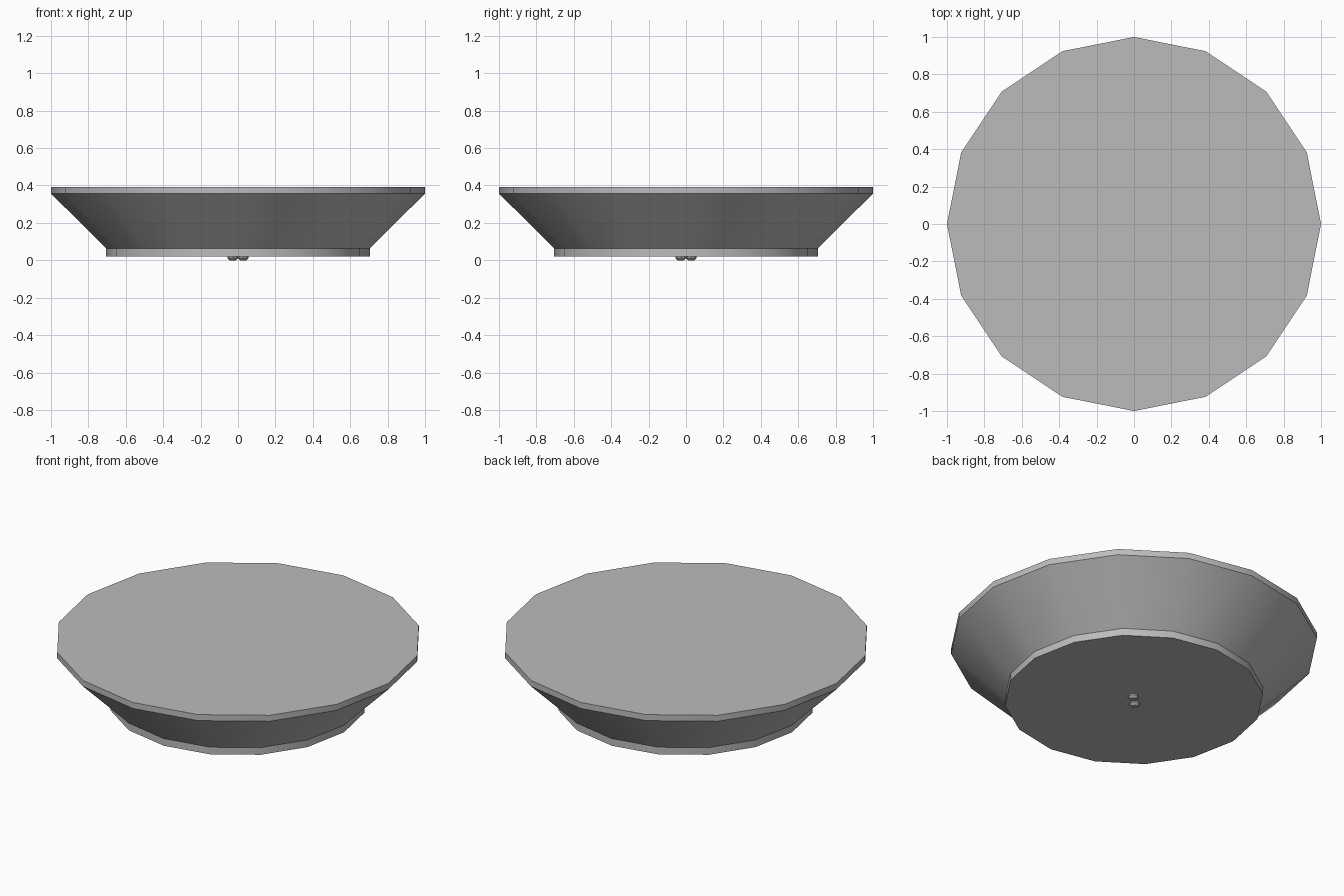
import bpy, bmesh, math

cube = bpy.data.objects.get("Cube")
if cube:
    bpy.data.objects.remove(cube, do_unlink=True)

GREY = (0.5, 0.5, 0.5, 1.0)
grey = bpy.data.materials.new("plain grey")
grey.use_nodes = True
grey.diffuse_color = GREY
grey.node_tree.nodes["Principled BSDF"].inputs["Base Color"].default_value = GREY


def turned_solid(name, profile, sides, location=(0, 0, 0)):
    """Closed solid from (radius, height) pairs listed bottom to top."""
    bm = bmesh.new()
    rings = []
    for radius, z in profile:
        angles = [math.tau * i / sides for i in range(sides)]
        rings.append([bm.verts.new((radius * math.cos(a), radius * math.sin(a), z))
                      for a in angles])
    for low, high in zip(rings, rings[1:]):
        for i in range(sides):
            j = (i + 1) % sides
            bm.faces.new((low[i], low[j], high[j], high[i]))
    bm.faces.new(rings[0][::-1])
    bm.faces.new(rings[-1])
    mesh = bpy.data.meshes.new(name)
    bm.to_mesh(mesh)
    bm.free()
    mesh.materials.append(grey)
    obj = bpy.data.objects.new(name, mesh)
    obj.location = location
    bpy.context.collection.objects.link(obj)
    bpy.ops.object.select_all(action="DESELECT")
    obj.select_set(True)
    bpy.context.view_layer.objects.active = obj
    bpy.ops.object.shade_smooth_by_angle(angle=math.radians(30))
    return obj


# Flared platform: foot band, sloping side and upright top rim
turned_solid("flared_platform",
             [(0.705, 0.02), (0.705, 0.063), (1.0, 0.357), (1.0, 0.393)], 16)

# Two small tapered studs set diagonally under the foot
for side, label in ((1, "left"), (-1, "right")):
    turned_solid(label + "_underside_stud",
                 [(0.016, 0.0), (0.029, 0.012), (0.029, 0.021)], 8,
                 (side * 0.028, side * 0.028, 0))
